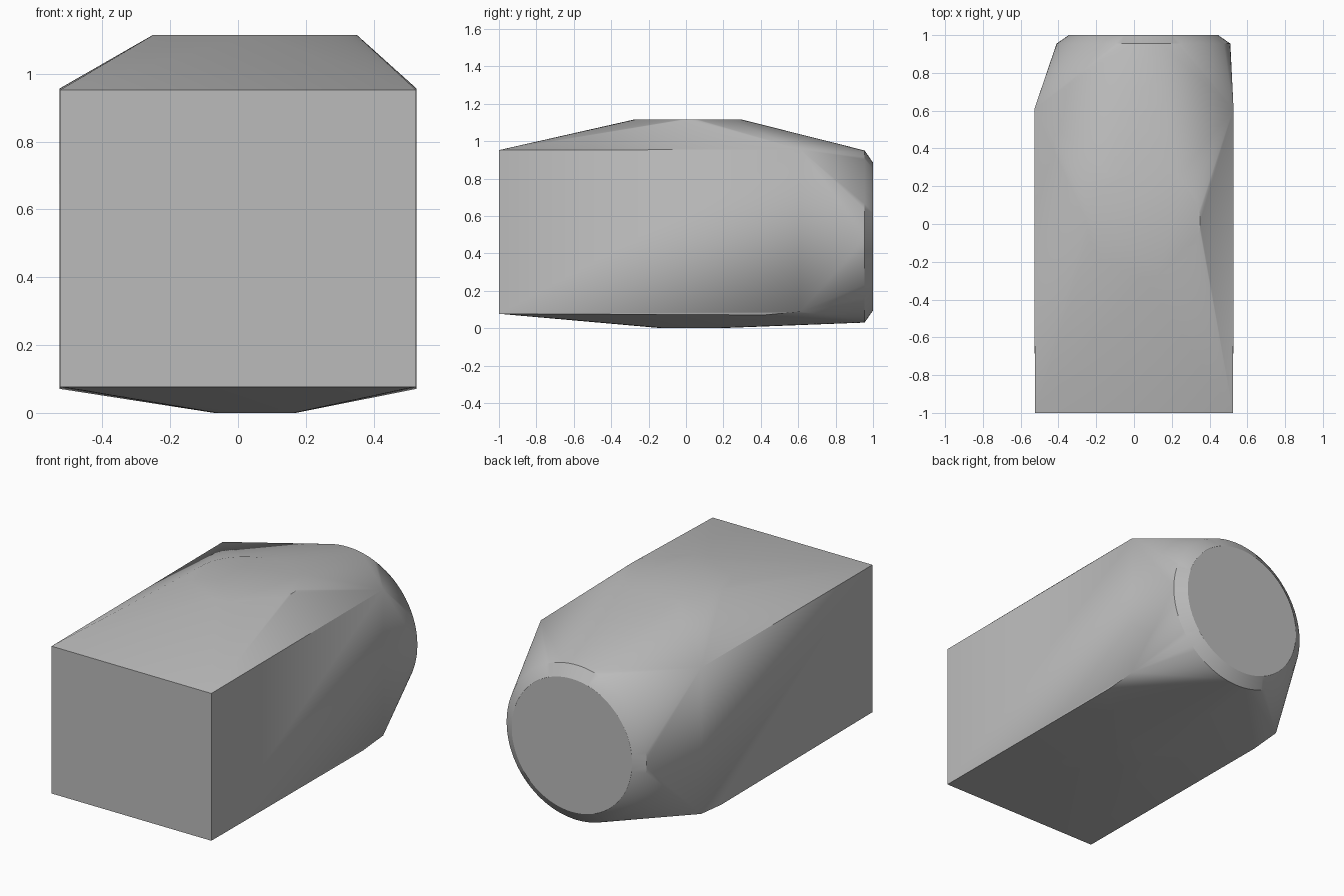
import bpy, bmesh
from math import cos, sin, tau, radians

cube = bpy.data.objects.get("Cube")
if cube:
    bpy.data.objects.remove(cube, do_unlink=True)

grey = bpy.data.materials.new("plain grey")
grey.use_nodes = True
COLOUR = (0.5, 0.5, 0.5, 1)
grey.diffuse_color = COLOUR
grey.node_tree.nodes["Principled BSDF"].inputs["Base Color"].default_value = COLOUR

CENTRE_X, SEGMENTS = 0.05, 96


def ring(radius_a, radius_b):
    """Points of an ellipse around the origin."""
    for i in range(SEGMENTS):
        a = tau * i / SEGMENTS
        yield radius_a * cos(a), radius_b * sin(a)


points = []
# Box corners, mirrored left and right; the lower back edge is slightly raised
for side in (-1, 1):
    for x, y, z in ((0.525, -1, 0.077), (0.525, -1, 0.952), (0.527, 0.42, 0.071),
                    (0.527, 0.61, 0.088), (0.527, 0.61, 0.956)):
        points.append((side * x, y, z))
# Round back end with a chamfered rim
for y, radius in ((0.955, 0.46), (1.0, 0.395)):
    points += [(CENTRE_X + u, y, 0.49 + v) for u, v in ring(radius, radius)]
# Flat round crown and the small base pad
points += [(CENTRE_X + u, 0.01 + v, 1.115) for u, v in ring(0.3, 0.29)]
points += [(CENTRE_X + u, 0.025 + v, 0) for u, v in ring(0.12, 0.155)]

# Stretch one skin over all the outlines
bm = bmesh.new()
for p in points:
    bm.verts.new(p)
hull = bmesh.ops.convex_hull(bm, input=bm.verts)
loose = {v for v in hull["geom_interior"] + hull["geom_unused"]
         if isinstance(v, bmesh.types.BMVert)}
bmesh.ops.delete(bm, geom=list(loose), context="VERTS")
bmesh.ops.dissolve_limit(bm, angle_limit=radians(0.2), verts=bm.verts, edges=bm.edges)
bmesh.ops.recalc_face_normals(bm, faces=bm.faces)

mesh = bpy.data.meshes.new("body")
bm.to_mesh(mesh)
bm.free()
mesh.materials.append(grey)
body = bpy.data.objects.new("body", mesh)
bpy.context.collection.objects.link(body)
bpy.context.view_layer.objects.active = body
body.select_set(True)
bpy.ops.object.shade_smooth_by_angle(angle=radians(30))
